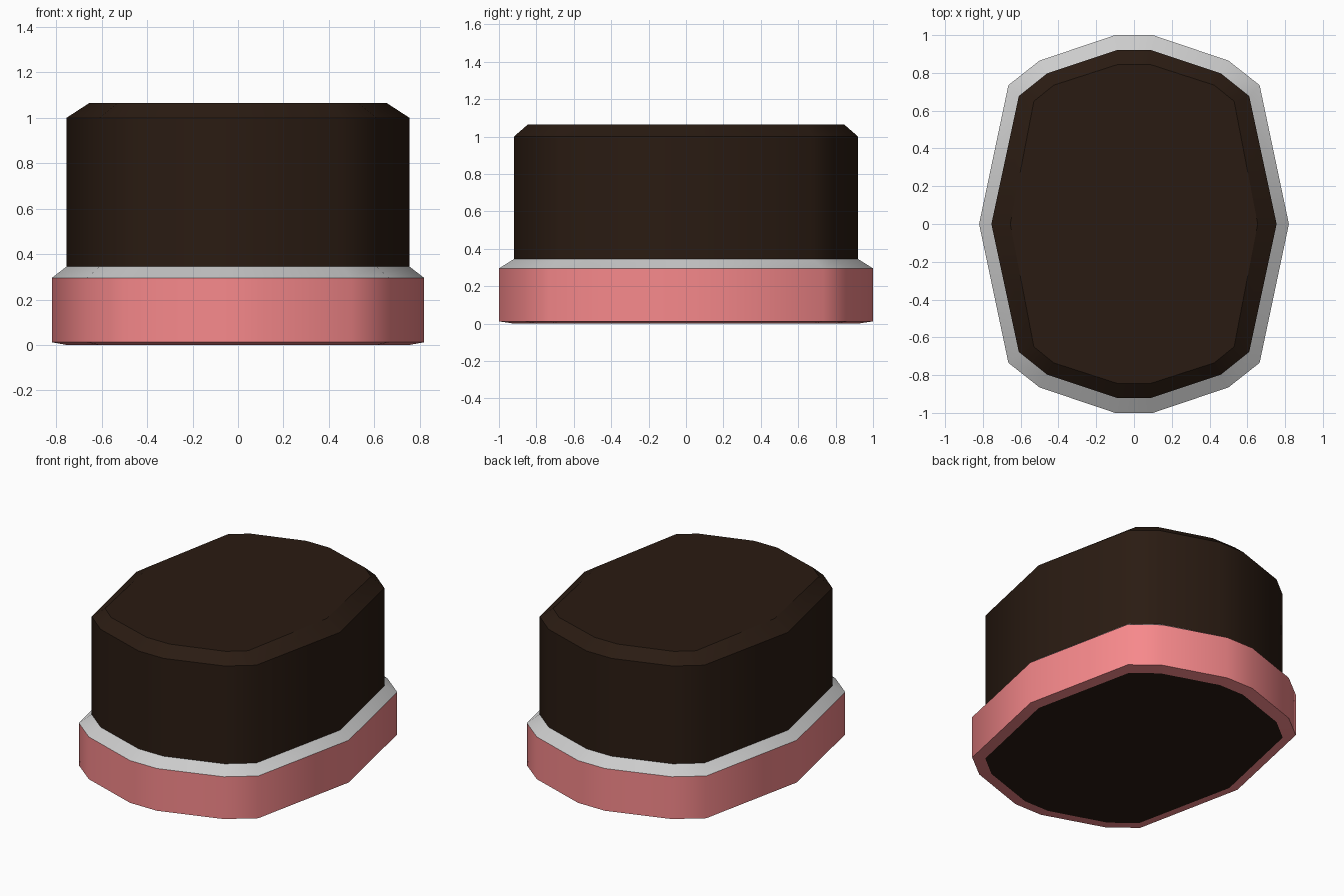
import bpy, bmesh

if "Cube" in bpy.data.objects:
    bpy.data.objects.remove(bpy.data.objects["Cube"])

# One quarter of each outline, mirrored into a closed 14-sided ring
OUTER = [(0.82, 0), (0.665, 0.735), (0.50, 0.865), (0.10, 1.0)]
INNER = [(0.755, 0), (0.61, 0.677), (0.46, 0.797), (0.092, 0.92)]
TOP = [(0.655, 0), (0.53, 0.65), (0.425, 0.735), (0.085, 0.845)]


def outline(quarter):
    half = quarter + [(-x, y) for x, y in reversed(quarter)]
    return half + [(x, -y) for x, y in reversed(half[1:-1])]


def material(name, color):
    mat = bpy.data.materials.new(name)
    mat.diffuse_color = (*color, 1)
    mat.use_nodes = True
    mat.node_tree.nodes["Principled BSDF"].inputs["Base Color"].default_value = mat.diffuse_color
    return mat


def loft(name, sections, capped=False, mat=None):
    bm = bmesh.new()
    rings = [[bm.verts.new((x, y, z)) for x, y in outline(q)] for q, z in sections]
    n = len(rings[0])
    for low, high in zip(rings, rings[1:]):
        for i in range(n):
            j = (i + 1) % n
            bm.faces.new((low[i], low[j], high[j], high[i])).smooth = True
    if capped:
        bm.faces.new(rings[0][::-1])
        bm.faces.new(rings[-1])
    # Crisp edges around each ring, smooth shading along the sides
    for e in bm.edges:
        if abs(e.verts[0].co.z - e.verts[1].co.z) < 1e-5:
            e.smooth = False
    mesh = bpy.data.meshes.new(name)
    bm.to_mesh(mesh)
    bm.free()
    obj = bpy.data.objects.new(name, mesh)
    bpy.context.collection.objects.link(obj)
    if mat:
        mesh.materials.append(mat)
    return obj


brown = material("dark_brown", (0.023, 0.011, 0.006))
pink = material("pink", (0.93, 0.25, 0.26))

# Main block with chamfered top, running down to the underside
loft("body", [(INNER, 0), (INNER, 1.0), (TOP, 1.065)], True, brown)
# Pink base band with a narrow underside lip
loft("base_band", [(INNER, 0), (OUTER, 0.012), (OUTER, 0.295)], mat=pink)
# Pale sloping trim between band and block
loft("sloped_trim", [(OUTER, 0.295), (INNER, 0.345)])
